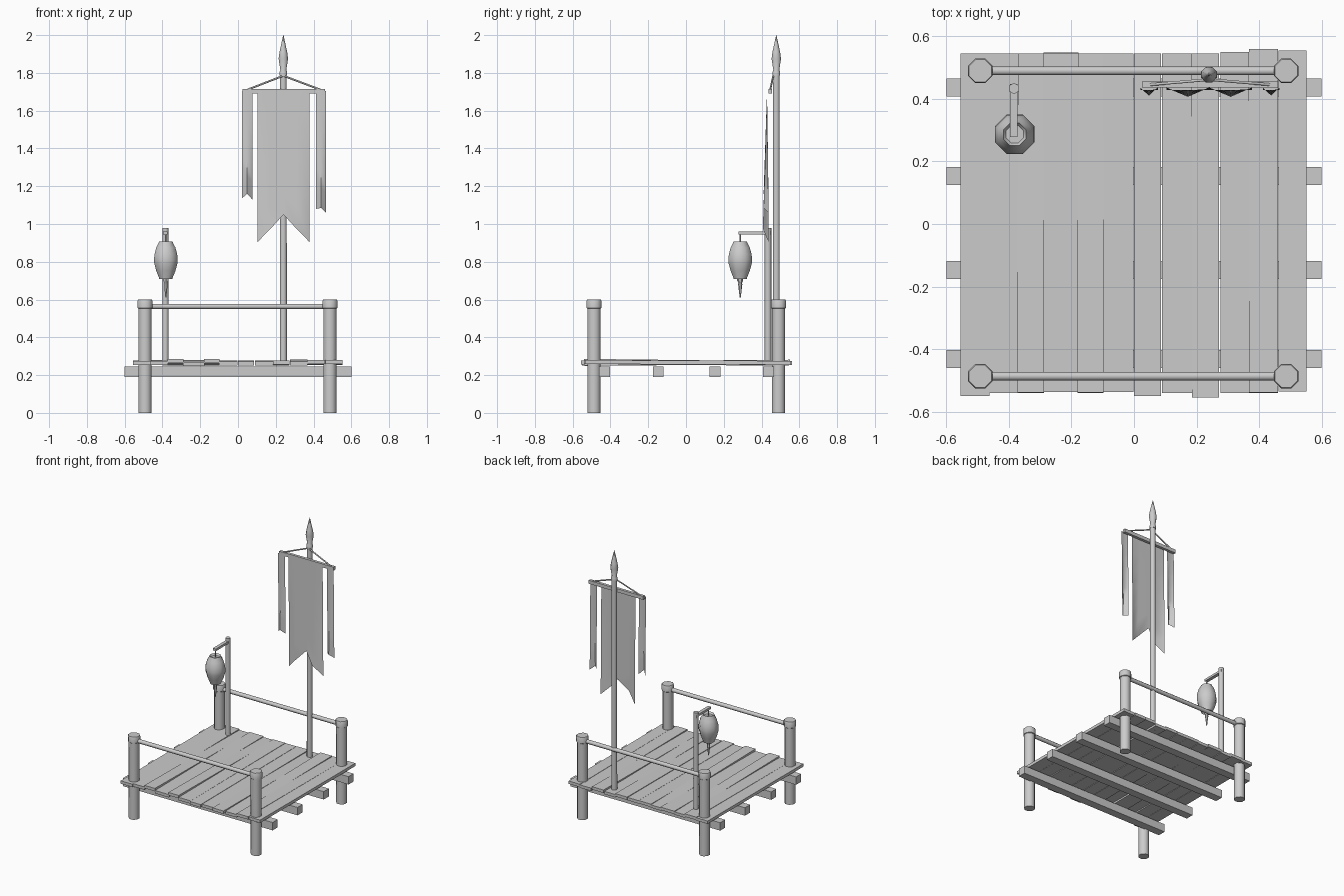
import bpy, bmesh, math
from mathutils import Vector

if "Cube" in bpy.data.objects:
    bpy.data.objects.remove(bpy.data.objects["Cube"])


def finish(name, bm, smooth=None):
    bmesh.ops.recalc_face_normals(bm, faces=bm.faces)
    me = bpy.data.meshes.new(name)
    bm.to_mesh(me)
    bm.free()
    ob = bpy.data.objects.new(name, me)
    bpy.context.collection.objects.link(ob)
    if smooth:
        bpy.ops.object.select_all(action='DESELECT')
        ob.select_set(True)
        bpy.context.view_layer.objects.active = ob
        bpy.ops.object.shade_smooth_by_angle(angle=math.radians(smooth))
    return ob


def box(name, center, size, tilt=(0, 0, 0)):
    bm = bmesh.new()
    bmesh.ops.create_cube(bm, size=1)
    for v in bm.verts:
        v.co = Vector(v.co[i] * size[i] for i in range(3))
    ob = finish(name, bm)
    ob.location, ob.rotation_euler = center, tilt
    return ob


def lathe(name, profile, x, y, sides=8, smooth=50):
    """Closed solid of revolution from (radius, z) points."""
    bm = bmesh.new()
    rings = []
    for r, z in profile:
        rings.append([bm.verts.new((x + r * math.cos(a), y + r * math.sin(a), z))
                      for a in (math.tau * (k + .5) / sides for k in range(sides))])
    for lo, hi in zip(rings, rings[1:]):
        for k in range(sides):
            n = (k + 1) % sides
            bm.faces.new((lo[k], lo[n], hi[n], hi[k]))
    bm.faces.new(rings[0])
    bm.faces.new(rings[-1])
    return finish(name, bm, smooth)


def rod(name, a, b, r, sides=8):
    a, b = Vector(a), Vector(b)
    ob = lathe(name, [(r, 0), (r, (b - a).length)], 0, 0, sides, 65)
    ob.location = a
    ob.rotation_euler = (b - a).to_track_quat('Z', 'Y').to_euler()
    return ob


def cloth(name, x0, x1, top, ends, depth, base=0.435, rows=6):
    """Pleated cloth: ends gives the bottom z of each column, odd columns fold forward."""
    n = len(ends)
    bm = bmesh.new()
    grid = []
    for j in range(rows + 1):
        t = j / rows
        row = []
        for i, e in enumerate(ends):
            y = base - 0.006 + t * (0.008 if i % 2 == 0 else -depth)
            row.append(bm.verts.new((x0 + (x1 - x0) * i / (n - 1), y, top + (e - top) * t)))
        grid.append(row)
    for r, s in zip(grid, grid[1:]):
        for i in range(n - 1):
            bm.faces.new((r[i], r[i + 1], s[i + 1], s[i]))
    return finish(name, bm, 60)


# support beams
for y in (-0.432, -0.147, 0.153, 0.437):
    box("support_beam", (0, y, 0.218), (1.2, 0.058, 0.057))

# deck planks: left edge, right edge, front y, back y, centre z, tilt about x (positive lifts the back)
planks = [
    (-.555, -.462, -.550, .545, .265, .003),
    (-.465, -.370, -.540, .545, .267, .006),
    (-.372, -.288, -.540, .545, .269, -.012),
    (-.290, -.178, -.538, .548, .264, .008),
    (-.180, -.098, -.540, .545, .269, -.012),
    (-.100, -.002, -.538, .545, .264, .006),
    (0.000, 0.086, -.550, .545, .264, .004),
    (0.090, 0.185, -.540, .545, .265, .005),
    (0.185, 0.272, -.555, .545, .264, -.006),
    (0.276, 0.368, -.540, .550, .266, .009),
    (0.368, 0.460, -.540, .560, .267, -.006),
    (0.462, 0.552, -.536, .555, .267, -.004),
]
for x0, x1, y0, y1, z, tilt in planks:
    box("deck_plank", ((x0 + x1) / 2, (y0 + y1) / 2, z), (x1 - x0, y1 - y0, .021), (tilt, 0, 0))

# corner posts with caps, and rails front and back
for y in (-0.487, 0.49):
    for x in (-0.492, 0.487):
        lathe("corner_post", [(.037, 0), (.037, .56)], x, y)
        lathe("post_cap", [(.038, .553), (.042, .556), (.042, .594), (.039, .6)], x, y)
    rod("rail", (-0.49, y, .564), (0.487, y, .564), .0145)

# banner pole and spear finial
lathe("banner_pole", [(.02, .25), (.019, 1.79)], .24, .478)
lathe("pole_finial", [(.022, 1.785), (.022, 1.805), (.017, 1.815), (.027, 1.875),
                      (.022, 1.91), (.001, 2.0)], .24, .478)

# crossbar and its ropes
box("banner_crossbar", (.243, .446, 1.703), (.436, .02, .025))
for x in (.052, .434):
    rod("banner_rope", (x, .446, 1.712), (.24, .462, 1.785), .005, 6)

# banner with swallowtail end, and two side streamers
cloth("banner", .104, .378, 1.705, (.905, .975, 1.05, .975, .905), .022)
cloth("streamer_left", .02, .076, 1.705, (1.135, 1.16, 1.13), .018)
cloth("streamer_right", .412, .466, 1.705, (1.08, 1.085, 1.06), .018)

# lantern post and arm
lathe("lantern_post", [(.018, .25), (.018, .98)], -.384, .434, 6, 65)
box("lantern_arm", (-.384, .363, .953), (.024, .17, .016))

# paper lantern, hanging wire and tassel
lx, ly = -.382, .287
lathe("lantern_body", [(.030, .722), (.038, .71), (.040, .718), (.055, .752), (.066, .79), (.068, .812),
                       (.065, .84), (.055, .875), (.041, .9), (.039, .908), (.030, .895)], lx, ly)
rod("lantern_wire", (lx, ly, .89), (lx, ly, .948), .004, 6)
lathe("lantern_tassel", [(.016, .725), (.016, .70), (.010, .69), (.011, .68), (.003, .61)], lx, ly, 6)
